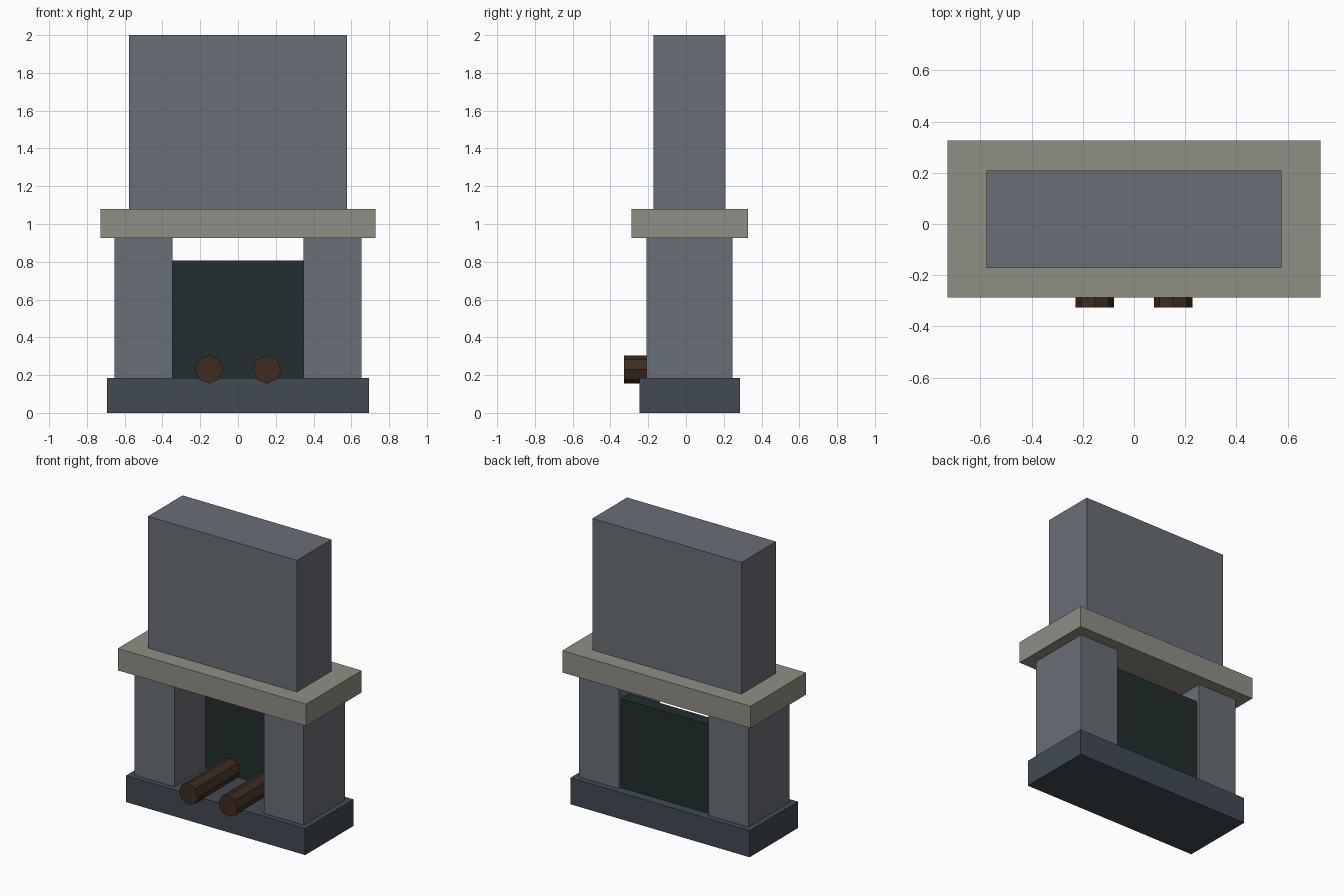
import bpy
import math

cube = bpy.data.objects.get("Cube")
if cube:
    bpy.data.objects.remove(cube, do_unlink=True)


def make_material(name, rgb):
    """Flat material from 0-255 display values, stored as linear."""
    linear = [((c / 255 + 0.055) / 1.055) ** 2.4 for c in rgb]
    mat = bpy.data.materials.new(name)
    mat.use_nodes = True
    mat.diffuse_color = (*linear, 1)
    bsdf = mat.node_tree.nodes["Principled BSDF"]
    bsdf.inputs["Base Color"].default_value = (*linear, 1)
    bsdf.inputs["Roughness"].default_value = 0.9
    return mat


stone = make_material("grey_stone", (105, 110, 118))
slate = make_material("dark_slate", (65, 74, 84))
sandstone = make_material("pale_sandstone", (143, 142, 132))
soot = make_material("sooty_iron", (34, 46, 46))
bark = make_material("brown_bark", (62, 44, 33))


def finish(name, mat):
    obj = bpy.context.object
    obj.name = name
    obj.data.name = name
    obj.data.materials.append(mat)
    bpy.ops.object.transform_apply(location=True, rotation=True, scale=True)
    return obj


def box(name, mat, xs, ys, zs):
    """Box spanning the given ranges on each axis."""
    spans = (xs, ys, zs)
    bpy.ops.mesh.primitive_cube_add(size=1, location=[(a + b) / 2 for a, b in spans])
    bpy.context.object.scale = [b - a for a, b in spans]
    return finish(name, mat)


def log(name, x):
    """Eight-sided log lying front to back."""
    front, back = -0.327, 0.14
    bpy.ops.mesh.primitive_cylinder_add(
        vertices=8, radius=0.075, depth=back - front,
        location=(x, (front + back) / 2, 0.23), rotation=(math.pi / 2, 0, 0))
    return finish(name, bark)


HEARTH_TOP, MANTEL_BASE, MANTEL_TOP = 0.185, 0.927, 1.08

# Hearth slab, mantel shelf and chimney breast
box("hearth", slate, (-0.693, 0.693), (-0.247, 0.287), (0, HEARTH_TOP))
box("mantel", sandstone, (-0.728, 0.728), (-0.288, 0.327), (MANTEL_BASE, MANTEL_TOP))
box("chimney_breast", stone, (-0.576, 0.576), (-0.172, 0.21), (MANTEL_TOP, 2))

# Fireback between the piers, open above
box("fireback", soot, (-0.346, 0.346), (0.137, 0.225), (HEARTH_TOP, 0.808))

# Piers and logs on both sides
for side, s in (("left", 1), ("right", -1)):
    box(side + "_pier", stone, sorted((s * 0.346, s * 0.654)), (-0.209, 0.246),
        (HEARTH_TOP, MANTEL_BASE))
    log(side + "_log", s * 0.153)
